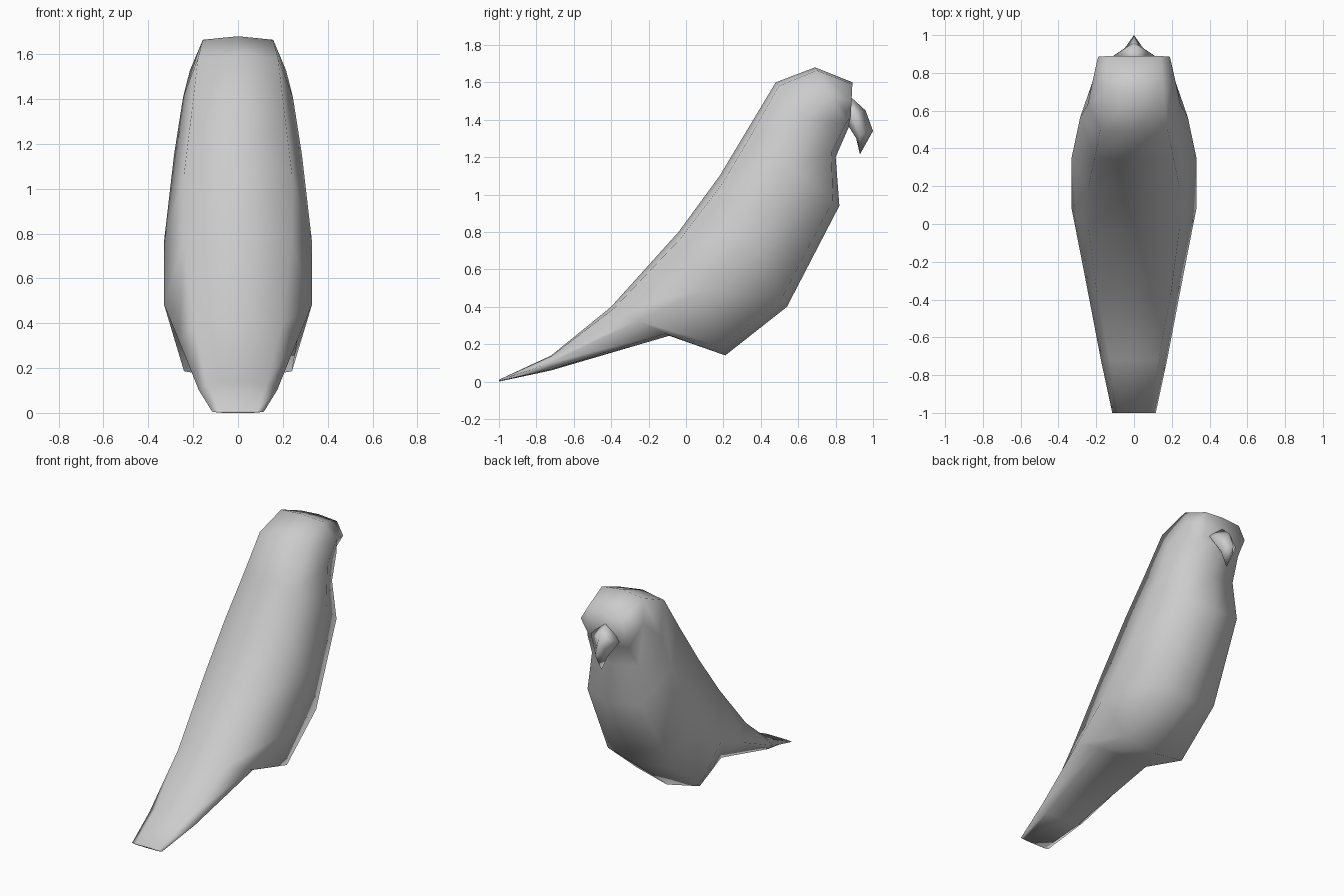
import bpy, bmesh
from mathutils import Vector

if "Cube" in bpy.data.objects:
    bpy.data.objects.remove(bpy.data.objects["Cube"])


def finish(name, bm):
    bmesh.ops.recalc_face_normals(bm, faces=bm.faces[:])
    mesh = bpy.data.meshes.new(name)
    bm.to_mesh(mesh)
    bm.free()
    for p in mesh.polygons:
        p.use_smooth = True
    ob = bpy.data.objects.new(name, mesh)
    bpy.context.collection.objects.link(ob)
    return ob


# Eight-sided section: (width factor, position from back to belly)
SECTION = [(0, 0), (0.73, 0.05), (1, 0.48), (0.73, 0.93),
           (0, 1), (-0.73, 0.93), (-1, 0.48), (-0.73, 0.05)]

# Stations from tail tip to face: back (y, z), belly (y, z), half width
STATIONS = [
    ((-1.00, 0.01), (-1.00, 0.00), 0.115),
    ((-0.72, 0.14), (-0.72, 0.06), 0.175),
    ((-0.40, 0.40), (-0.09, 0.245), 0.265),
    ((-0.04, 0.80), (0.21, 0.14), 0.33),
    ((0.18, 1.10), (0.54, 0.40), 0.33),
    ((0.33, 1.35), (0.82, 0.94), 0.285),
    ((0.48, 1.60), (0.80, 1.20), 0.245),
    ((0.69, 1.68), (0.87, 1.36), 0.215),
    ((0.89, 1.60), (0.88, 1.40), 0.19),
]

# Body, head and tail in one loft
bm = bmesh.new()
rings = []
for back, belly, half in STATIONS:
    b, f = Vector((0, *back)), Vector((0, *belly))
    ring = []
    for w, t in SECTION:
        p = b.lerp(f, t)
        p.x = w * half
        ring.append(bm.verts.new(p))
    rings.append(ring)
for a, c in zip(rings, rings[1:]):
    for i in range(8):
        j = (i + 1) % 8
        bm.faces.new((a[i], a[j], c[j], c[i]))
bm.faces.new(rings[0])
bm.faces.new(rings[-1])
finish("bird_body", bm)

# Hooked beak: ridge profile in front, lower profile behind, corners each side
bm = bmesh.new()
ridge = [bm.verts.new((0, y, z)) for y, z in
         [(0.86, 1.54), (0.96, 1.45), (1.0, 1.34), (0.93, 1.215)]]
under = [bm.verts.new((0, y, z)) for y, z in [(0.91, 1.30), (0.86, 1.38)]]
for s in (1, -1):
    corner = bm.verts.new((s * 0.11, 0.89, 1.42))
    lip = bm.verts.new((s * 0.05, 0.93, 1.32))
    top, brow, nose, tip = ridge
    for f in [(top, brow, corner), (brow, nose, lip, corner), (nose, tip, lip),
              (tip, under[0], lip), (under[0], under[1], corner, lip),
              (under[1], top, corner)]:
        bm.faces.new(f)
finish("beak", bm)
